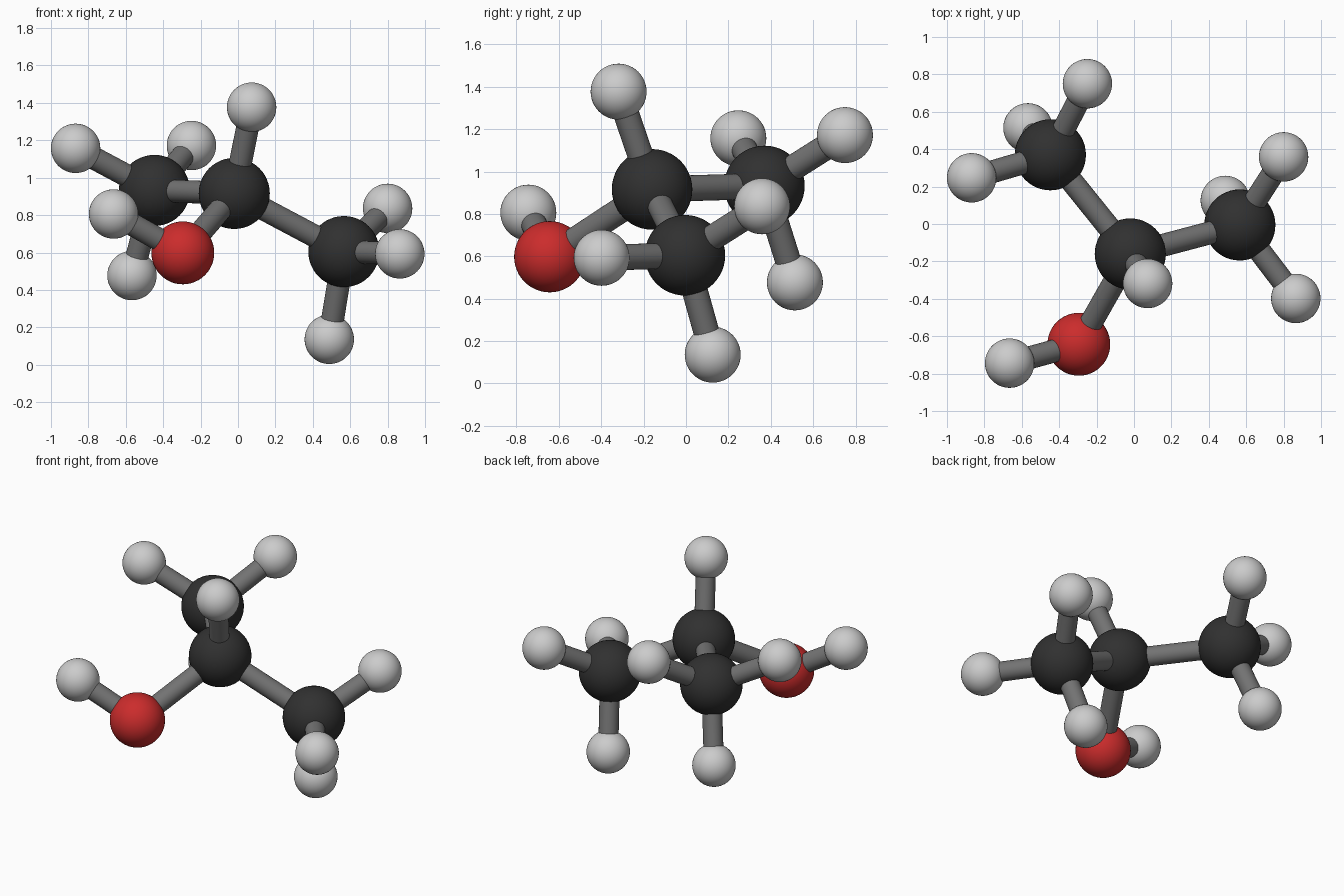
import bpy
from mathutils import Vector

if "Cube" in bpy.data.objects:
    bpy.data.objects.remove(bpy.data.objects["Cube"])


def material(name, rgb):
    m = bpy.data.materials.new(name)
    m.diffuse_color = (*rgb, 1.0)
    m.use_nodes = True
    m.node_tree.nodes["Principled BSDF"].inputs["Base Color"].default_value = m.diffuse_color
    return m


black = material("carbon_black", (0.03, 0.03, 0.03))
red = material("oxygen_red", (0.6, 0.025, 0.025))
white = material("hydrogen_light", (0.6, 0.6, 0.6))
grey = material("bond_grey", (0.17, 0.17, 0.17))

# radius and colour of each kind of atom
KINDS = {"carbon": (0.19, black), "oxygen": (0.168, red), "hydrogen": (0.132, white)}
BOND_RADIUS = 0.061

# atom name: kind, centre, name of the atom it is bonded to
ATOMS = {
    "carbon_middle": ("carbon", (-0.02, -0.16, 0.916), None),
    "carbon_left": ("carbon", (-0.447, 0.37, 0.932), "carbon_middle"),
    "carbon_right": ("carbon", (0.566, -0.005, 0.605), "carbon_middle"),
    "oxygen": ("oxygen", (-0.295, -0.643, 0.598), "carbon_middle"),
    "hydrogen_top": ("hydrogen", (0.073, -0.318, 1.377), "carbon_middle"),
    "hydrogen_oxygen": ("hydrogen", (-0.665, -0.744, 0.806), "oxygen"),
    "hydrogen_left_outer": ("hydrogen", (-0.868, 0.247, 1.157), "carbon_left"),
    "hydrogen_left_back": ("hydrogen", (-0.249, 0.75, 1.172), "carbon_left"),
    "hydrogen_left_low": ("hydrogen", (-0.567, 0.514, 0.477), "carbon_left"),
    "hydrogen_right_back": ("hydrogen", (0.80, 0.359, 0.836), "carbon_right"),
    "hydrogen_right_front": ("hydrogen", (0.865, -0.398, 0.593), "carbon_right"),
    "hydrogen_right_low": ("hydrogen", (0.488, 0.126, 0.136), "carbon_right"),
}


def finish(name, mat):
    obj = bpy.context.object
    obj.name = name
    obj.data.materials.append(mat)
    bpy.ops.object.shade_smooth_by_angle()


def add_bond(name, a, b):
    a, b = Vector(a), Vector(b)
    d = b - a
    bpy.ops.mesh.primitive_cylinder_add(
        vertices=32, radius=BOND_RADIUS, depth=d.length, location=(a + b) / 2,
        rotation=d.to_track_quat('Z', 'Y').to_euler())
    finish(name, grey)


for name, (kind, centre, partner) in ATOMS.items():
    # atom ball
    radius, mat = KINDS[kind]
    bpy.ops.mesh.primitive_uv_sphere_add(
        segments=48, ring_count=24, radius=radius, location=centre)
    finish(name, mat)
    # bond rod to its partner
    if partner:
        add_bond("bond_" + name, centre, ATOMS[partner][1])
